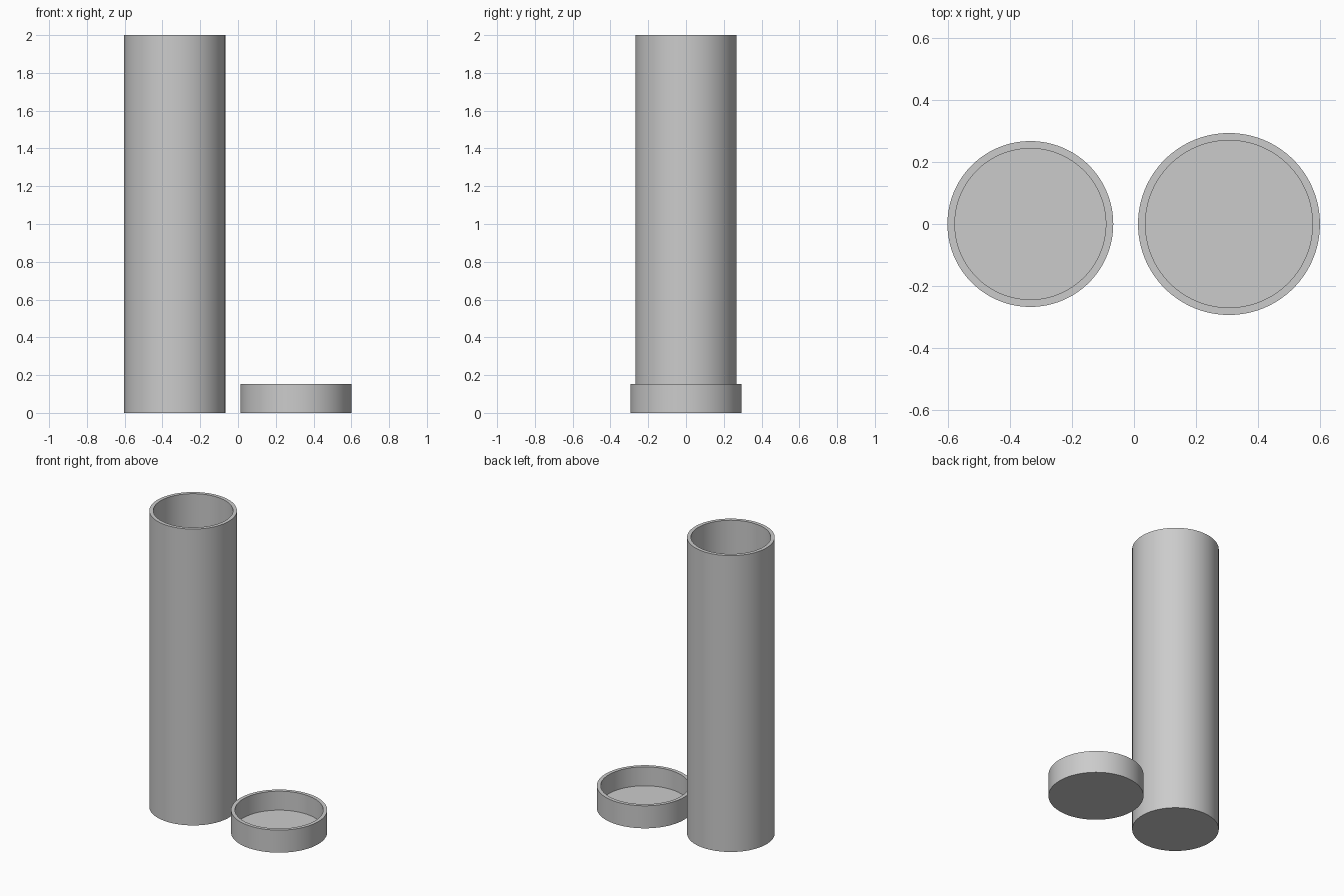
import bpy
import math

cube = bpy.data.objects.get("Cube")
if cube:
    bpy.data.objects.remove(cube, do_unlink=True)

SEGMENTS = 128
WALL = 0.024

grey = bpy.data.materials.new("plain_grey")
grey.use_nodes = True
colour = (0.6, 0.6, 0.6, 1)
grey.diffuse_color = colour
grey.node_tree.nodes["Principled BSDF"].inputs["Base Color"].default_value = colour


def open_cup(name, x, radius, height):
    """Lathe a hollow cup with a closed floor and an open top."""
    inner = radius - WALL
    profile = [(radius, 0), (radius, height), (inner, height), (inner, WALL)]
    verts = []
    for r, z in profile:
        for i in range(SEGMENTS):
            a = math.tau * i / SEGMENTS
            verts.append((r * math.cos(a), r * math.sin(a), z))

    # Outer wall, rim and inner wall
    faces = []
    for ring in range(len(profile) - 1):
        low, high = ring * SEGMENTS, (ring + 1) * SEGMENTS
        for i in range(SEGMENTS):
            j = (i + 1) % SEGMENTS
            faces.append((low + i, low + j, high + j, high + i))

    # Underside and inside floor
    faces.append(tuple(reversed(range(SEGMENTS))))
    last = (len(profile) - 1) * SEGMENTS
    faces.append(tuple(range(last, last + SEGMENTS)))

    mesh = bpy.data.meshes.new(name)
    mesh.from_pydata(verts, [], faces)
    mesh.materials.append(grey)
    obj = bpy.data.objects.new(name, mesh)
    obj.location.x = x
    bpy.context.collection.objects.link(obj)

    bpy.ops.object.select_all(action="DESELECT")
    obj.select_set(True)
    bpy.context.view_layer.objects.active = obj
    bpy.ops.object.shade_smooth_by_angle(angle=math.radians(30))
    return obj


# Tall tube and its loose cap, lying open side up
open_cup("tube", -0.335, 0.268, 2.0)
open_cup("cap", 0.307, 0.294, 0.152)
